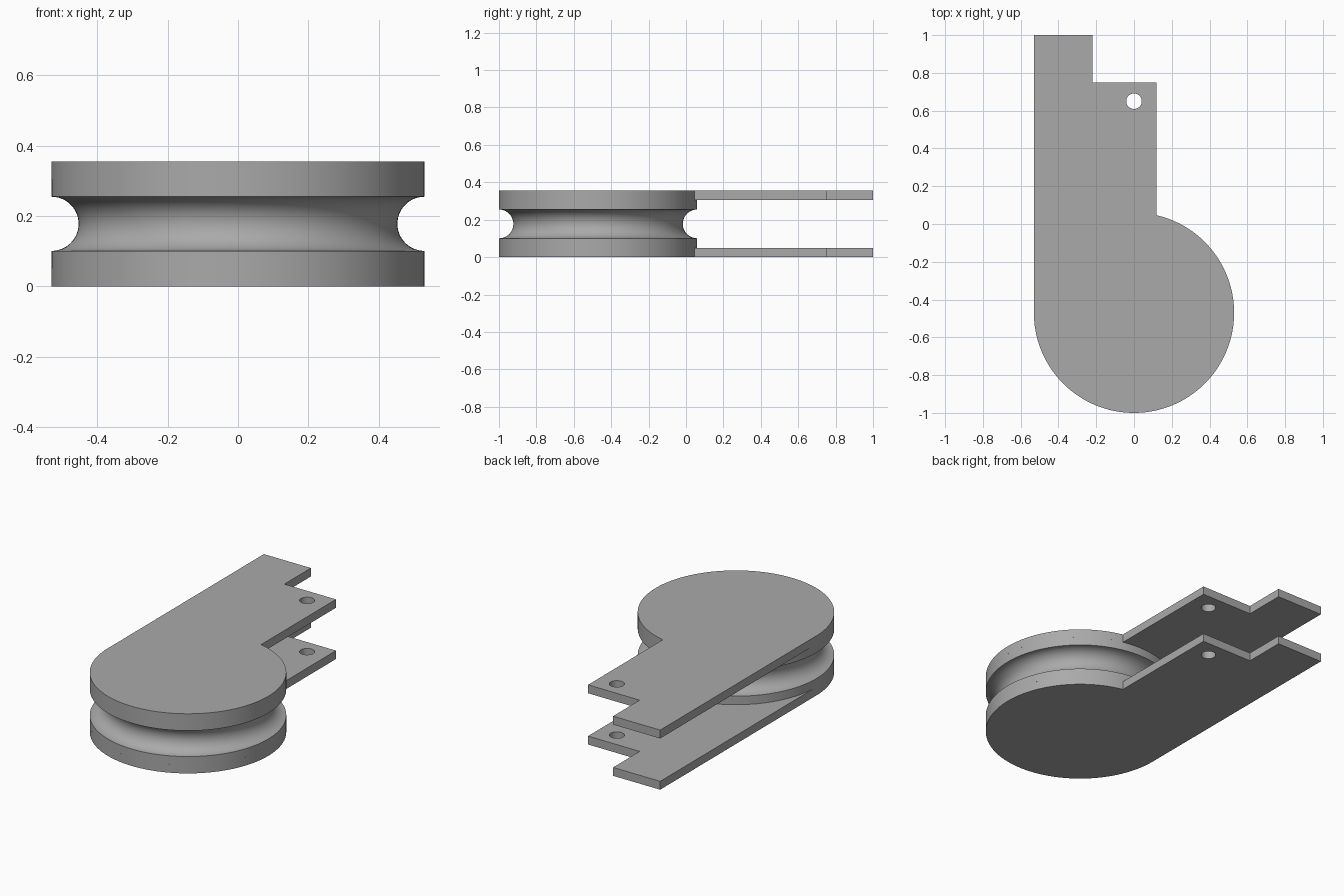
import bpy, bmesh, math

if "Cube" in bpy.data.objects:
    bpy.data.objects.remove(bpy.data.objects["Cube"])

R, CY = 0.53, -0.47          # wheel radius and centre
H, T = 0.355, 0.05           # total height, plate thickness
GROOVE = 0.077               # groove radius
SEG = 144

grey = bpy.data.materials.new("grey")
grey.diffuse_color = (0.4, 0.4, 0.4, 1)
grey.use_nodes = True
grey.node_tree.nodes["Principled BSDF"].inputs["Base Color"].default_value = grey.diffuse_color


def finish(name, bm):
    bmesh.ops.recalc_face_normals(bm, faces=bm.faces)
    mesh = bpy.data.meshes.new(name)
    bm.to_mesh(mesh)
    bm.free()
    mesh.materials.append(grey)
    ob = bpy.data.objects.new(name, mesh)
    bpy.context.collection.objects.link(ob)
    bpy.ops.object.select_all(action='DESELECT')
    ob.select_set(True)
    bpy.context.view_layer.objects.active = ob
    bpy.ops.object.shade_smooth_by_angle(angle=math.radians(30))
    return ob


def loop(bm, pts, z):
    vs = [bm.verts.new((x, y, z)) for x, y in pts]
    return [bm.edges.new((vs[i - 1], vs[i])) for i in range(len(vs))]


def circle(cx, cy, r, a0, a1, n):
    return [(cx + r * math.cos(a0 + (a1 - a0) * i / n),
             cy + r * math.sin(a0 + (a1 - a0) * i / n)) for i in range(n + 1)]


# Side plate: round end, stepped arm and pin hole
def side_plate(name, z):
    bm = bmesh.new()
    outline = circle(0, CY, R, math.acos(0.12 / R), -math.pi, SEG)
    outline += [(-R, 1), (-0.22, 1), (-0.22, 0.75), (0.12, 0.75)]
    edges = loop(bm, outline, z)
    edges += loop(bm, circle(0, 0.65, 0.041, 0, math.tau, 32)[:-1], z)
    bmesh.ops.triangle_fill(bm, edges=edges, use_beauty=True)
    ext = bmesh.ops.extrude_face_region(bm, geom=bm.faces[:])["geom"]
    top = [g for g in ext if isinstance(g, bmesh.types.BMVert)]
    bmesh.ops.translate(bm, verts=top, vec=(0, 0, T))
    finish(name, bm)


side_plate("lower_plate", 0)
side_plate("upper_plate", H - T)

# Grooved wheel: lathe profile between the plates
bm = bmesh.new()
profile = [(R, T)]
profile += [(R - GROOVE * math.sin(math.pi * i / 24),
             H / 2 - GROOVE * math.cos(math.pi * i / 24)) for i in range(25)]
profile += [(R, H - T)]
vs = [bm.verts.new((r, CY, z)) for r, z in profile]
es = [bm.edges.new(p) for p in zip(vs, vs[1:])]
bmesh.ops.spin(bm, geom=vs + es, cent=(0, CY, 0), axis=(0, 0, 1),
               angle=math.tau, steps=SEG, use_merge=True)
bmesh.ops.remove_doubles(bm, verts=bm.verts[:], dist=1e-5)
# Orient the open band outwards
wheel = finish("grooved_wheel", bm)
f = wheel.data.polygons[0]
if f.normal.x * f.center.x + f.normal.y * (f.center.y - CY) < 0:
    wheel.data.flip_normals()
